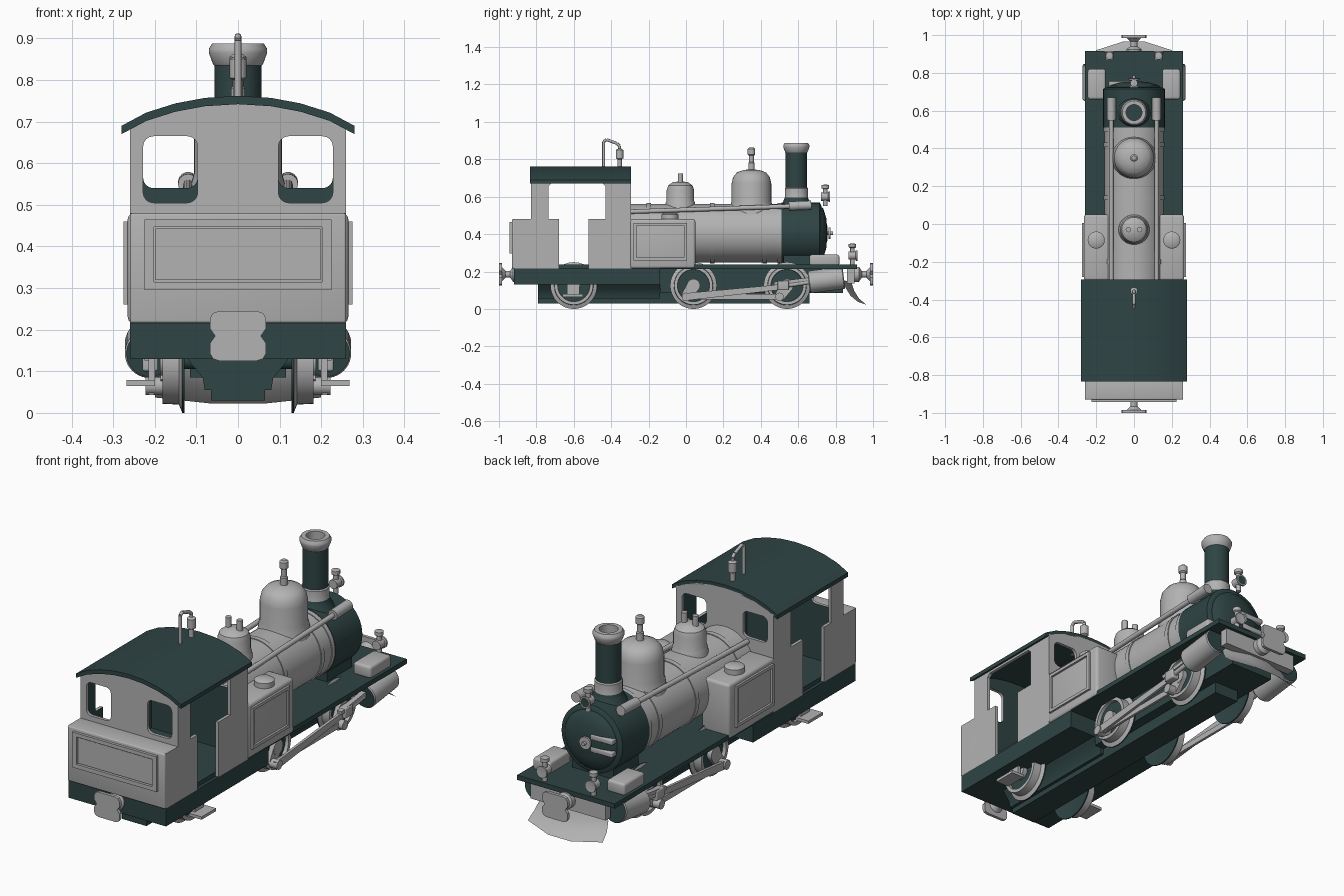
import bpy, bmesh, math
from mathutils import Vector, Matrix

if "Cube" in bpy.data.objects:
    bpy.data.objects.remove(bpy.data.objects["Cube"])

def material(name, rgb):
    m = bpy.data.materials.new(name)
    m.diffuse_color = (*rgb, 1)
    m.use_nodes = True
    m.node_tree.nodes["Principled BSDF"].inputs["Base Color"].default_value = m.diffuse_color
    return m

GREY = material("light_grey", (0.45, 0.45, 0.45))
GREEN = material("dark_green", (0.028, 0.058, 0.058))
SIDES = ((-1, "left"), (1, "right"))

def finish(name, bm, mats):
    bmesh.ops.recalc_face_normals(bm, faces=bm.faces)
    me = bpy.data.meshes.new(name)
    bm.to_mesh(me)
    bm.free()
    for m in mats:
        me.materials.append(m)
    me.shade_smooth()
    me.set_sharp_from_angle(angle=math.radians(35))
    ob = bpy.data.objects.new(name, me)
    bpy.context.collection.objects.link(ob)
    return ob

def box(name, x0, x1, y0, y1, z0, z1, mat, bevel=0):
    bm = bmesh.new()
    bmesh.ops.create_cube(bm, size=1)
    for v in bm.verts:
        v.co = Vector(((x0 + x1) / 2 + v.co.x * (x1 - x0), (y0 + y1) / 2 + v.co.y * (y1 - y0),
                       (z0 + z1) / 2 + v.co.z * (z1 - z0)))
    if bevel:
        bmesh.ops.bevel(bm, geom=bm.edges[:], offset=bevel, segments=3, profile=0.5, affect='EDGES')
    return finish(name, bm, [mat])

def lathe(name, profile, base, axis, mats, index=None, seg=40):
    """Revolve (radius, height) points about axis; index gives a material per segment."""
    bm = bmesh.new()
    rot = Vector(axis).to_track_quat('Z', 'Y').to_matrix()
    rings = []
    for r, h in profile:
        n = 1 if r == 0 else seg
        rings.append([bm.verts.new(Vector(base) + rot @ Vector((r * math.cos(2 * math.pi * i / seg),
                      r * math.sin(2 * math.pi * i / seg), h))) for i in range(n)])
    for k, (a, b) in enumerate(zip(rings, rings[1:])):
        for i in range(seg):
            j = (i + 1) % seg
            vs = [a[i % len(a)], a[j % len(a)], b[j % len(b)], b[i % len(b)]]
            f = bm.faces.new(list(dict.fromkeys(vs)))
            f.material_index = index[k] if index else 0
    return finish(name, bm, mats)

def rod(name, p, q, r, mat, seg=20):
    d = Vector(q) - Vector(p)
    return lathe(name, [(0, 0), (r, 0), (r, d.length), (0, d.length)], p, d, [mat], seg=seg)

def plate(name, loops, axis, a0, a1, mat, inner=None, inner_dir=None):
    """Extrude a filled outline (with holes) along x (y,z outline) or y (x,z outline)."""
    cu = bpy.data.curves.new(name, 'CURVE')
    cu.dimensions, cu.fill_mode, cu.extrude = '2D', 'BOTH', (a1 - a0) / 2
    for loop in loops:
        sp = cu.splines.new('POLY')
        sp.points.add(len(loop) - 1)
        for p, c in zip(sp.points, loop):
            p.co = (c[0], c[1], 0, 1)
        sp.use_cyclic_u = True
    tmp = bpy.data.objects.new(name + "_tmp", cu)
    bpy.context.collection.objects.link(tmp)
    me = bpy.data.meshes.new_from_object(tmp.evaluated_get(bpy.context.evaluated_depsgraph_get()))
    bpy.data.objects.remove(tmp)
    bm = bmesh.new()
    bm.from_mesh(me)
    bmesh.ops.remove_doubles(bm, verts=bm.verts, dist=1e-5)
    mid = (a0 + a1) / 2
    for v in bm.verts:
        x, y, z = v.co
        v.co = (mid + z, x, y) if axis == 'x' else (x, mid - z, y)
    bmesh.ops.recalc_face_normals(bm, faces=bm.faces)
    for f in bm.faces:
        f.normal_update()
        f.material_index = int(inner is not None and f.normal.dot(Vector(inner_dir)) > 0.5)
    return finish(name, bm, [mat] + ([inner] if inner else []))

def round_rect(x0, x1, y0, y1, r):
    pts = []
    for cx, cy, a in ((x1 - r, y1 - r, 0), (x0 + r, y1 - r, 90), (x0 + r, y0 + r, 180), (x1 - r, y0 + r, 270)):
        pts += [(cx + r * math.cos(math.radians(a + t)), cy + r * math.sin(math.radians(a + t)))
                for t in (0, 22.5, 45, 67.5, 90)]
    return pts

def rect(x0, x1, y0, y1):
    return [(x0, y0), (x1, y0), (x1, y1), (x0, y1)]

def bar(name, p, q, w0, w1, x0, x1):
    d = (Vector(q) - Vector(p)).normalized()
    n = Vector((-d.y, d.x))
    p, q = Vector(p), Vector(q)
    plate(name, [[p - n * w0, q - n * w1, q + n * w1, p + n * w0]], 'x', x0, x1, GREY)

def mirrored(half):
    return half + [(-x, z) for x, z in reversed(half) if x]

# Footplates and frames
box("rear_footplate", -.26, .26, -.92, -.14, .13, .216, GREEN)
box("front_footplate", -.26, .26, -.14, .915, .214, .237, GREEN)
plate("rear_frame", [mirrored([(.08, .055), (.085, .085), (.11, .115), (.125, .135)])], 'y', -.79, -.14, GREEN)
box("lower_frame", -.065, .065, -.79, .66, .03, .1, GREEN)
box("main_frame", -.115, .115, -.14, .84, .085, .22, GREEN)
box("front_beam", -.2, .2, .86, .9, .135, .216, GREY)

# Cab walls: grey outside, green inside
door_side = [(-.92, .215), (-.68, .215), (-.68, .48), (-.735, .48), (-.735, .655), (-.72, .67), (-.445, .67),
             (-.43, .655), (-.43, .48), (-.52, .48), (-.52, .215), (-.295, .215), (-.295, .69), (-.83, .69),
             (-.83, .48), (-.92, .48)]
for s, n in SIDES:
    plate(n + "_cab_wall", [door_side], 'x', *sorted((s * .245, s * .26)), GREY, GREEN, (-s, 0, 0))
end = mirrored([(.255, .216), (.255, .685), (.22, .705), (.15, .73), (.08, .742), (0, .746)])
for n, y, zb, d in (("rear", -.83, .505, 1), ("front", -.31, .54, -1)):
    holes = [round_rect(*sorted((s * .097, s * .228)), zb, .665, .025) for s in (-1, 1)]
    plate(n + "_cab_end", [end] + holes, 'y', y, y + .015, GREY, GREEN, (0, d, 0))
box("cab_floor", -.245, .245, -.82, -.3, .21, .237, GREEN)
box("rear_bunker", -.26, .26, -.93, -.82, .216, .48, GREY, .006)
plate("bunker_panel", [rect(-.225, .225, .295, .465), rect(-.202, .202, .315, .447)], 'y', -.943, -.925, GREY)
box("bunker_inset", -.198, .198, -.937, -.925, .319, .443, GREY)

# Roof and the whistle on it
arch = [(.28, .69), (.22, .722), (.15, .744), (.08, .757), (0, .762)]
top = arch + [(-x, z) for x, z in reversed(arch[:-1])]
plate("roof", [top + [(x, z - .02) for x, z in reversed(top)]], 'y', -.835, -.295, GREEN)
path = [(0, -.44, .74), (0, -.44, .895), (0, -.425, .905), (0, -.37, .885), (0, -.355, .87), (0, -.355, .85)]
for i in range(5):
    rod("whistle_pipe", path[i], path[i + 1], .008, GREY, 12)
lathe("roof_whistle", [(0, 0), (.012, 0), (.012, .05), (.02, .055), (.02, .1), (.012, .105), (0, .11)],
      (0, -.355, .75), (0, 0, 1), [GREY], seg=20)

# Boiler, smokebox and door
Y = (0, 1, 0)
UP = (0, 0, 1)
rod("boiler", (0, -.3, .405), (0, .52, .405), .157, GREY, 48)
for y in (-.2, .14, .42, .5):
    rod("boiler_band", (0, y - .012, .405), (0, y + .012, .405), .161, GREY, 48)
lathe("smokebox", [(0, 0), (.163, 0), (.163, .205), (.15, .213), (.14, .214), (.13, .225), (.08, .24), (0, .247)],
      (0, .51, .405), Y, [GREEN], seg=48)
box("smokebox_saddle", -.11, .11, .52, .71, .23, .32, GREEN)
for z in (.375, .435):
    box("door_hinge", -.135, -.02, .725, .757, z - .012, z + .012, GREY, .004)
rod("door_spindle", (0, .74, .405), (0, .785, .405), .009, GREY)
lathe("door_handwheel", [(0, 0), (.03, 0), (.03, .01), (0, .01)], (0, .762, .405), Y, [GREY], seg=24)

# Chimney and domes
lathe("chimney", [(.09, .54), (.07, .575), (.062, .595), (.062, .645), (.057, .65), (.057, .835), (.06, .838),
                  (.07, .865), (.07, .875), (.062, .888), (.042, .888), (.042, .75), (0, .75)], (0, .59, 0), UP,
      [GREEN, GREY], [0, 0, 1, 1, 0, 1, 1, 1, 1, 1, 1, 0])
lathe("steam_dome", [(.12, .5), (.112, .555), (.106, .575), (.106, .67), (.098, .705), (.078, .73), (.04, .743),
                     (.017, .745), (.017, .78), (.013, .785), (.013, .82), (.02, .825), (.02, .855), (.012, .862),
                     (0, .862)], (0, .35, 0), UP, [GREY])
lathe("sand_dome", [(.085, .52), (.078, .57), (.073, .58), (.073, .635), (.065, .66), (.04, .678), (0, .682)],
      (0, -.03, 0), UP, [GREY])
for s, n in SIDES:
    rod(n + "_safety_valve", (s * .03, -.03, .665), (s * .03, -.03, .725), .014, GREY, 16)

# Lamps
def lamp(name, x, y, z, foot, face):
    lathe(name + "_body", [(0, -.022), (.022, -.022), (.022, .015), (.028, .018), (.028, .026), (.022, .026),
                           (0, .022)], (x, y, z), Y, [GREY, face], [0, 0, 0, 0, 0, 1], 24)
    lathe(name + "_stack", [(0, foot), (.012, foot), (.012, z + .04), (.02, z + .045), (.02, z + .062),
                            (0, z + .066)], (x, y, 0), UP, [GREY], seg=16)
lamp("headlamp", 0, .745, .6, .55, GREEN)

# Side equipment, mirrored left and right
for s, n in SIDES:
    def X(a, b):
        return sorted((s * a, s * b))
    lamp(n + "_beam_lamp", s * .13, .89, .285, .23, GREY)
    box(n + "_tank", *X(.115, .265), -.3, .05, .216, .48, GREY, .014)
    plate(n + "_tank_panel", [rect(-.28, .005, .26, .46), rect(-.265, -.01, .275, .445)], 'x', *X(.26, .275), GREY)
    lathe(n + "_tank_filler", [(.045, .47), (.045, .505), (.035, .512), (0, .514)], (s * .2, -.085, 0), UP, [GREY])
    rod(n + "_boiler_pipe", (s * .12, -.3, .52), (s * .12, .6, .55), .012, GREY, 16)
    rod(n + "_pipe_end", (s * .12, .55, .55), (s * .12, .67, .555), .024, GREY, 24)
    box(n + "_valve_chest", *X(.15, .245), .66, .82, .23, .29, GREY, .012)
    # Step under the cab
    box(n + "_step_hanger", *X(.2, .215), -.635, -.57, .065, .135, GREY)
    box(n + "_step", *X(.2, .268), -.66, -.55, .065, .079, GREY)
    # Wheels
    for y in (-.6, .04, .54):
        lathe(n + "_wheel", [(0, .135), (.085, .135), (.125, .128), (.125, .134), (.105, .142), (.103, .182),
                             (.086, .182), (.085, .165), (.035, .165), (.035, .188), (0, .188)], (0, y, .125),
              (s, 0, 0), [GREY, GREEN], [1, 1, 1, 0, 0, 0, 0, 1, 0, 0], 48)
        if s > 0:
            rod("axle", (-.14, y, .125), (.14, y, .125), .02, GREEN)
        if y > 0:
            rod(n + "_crank_pin", (s * .16, y - .04, .065), (s * .222, y - .04, .065), .022, GREY)
            bar(n + "_crank", (y, .125), (y - .04, .065), .035, .027, *X(.165, .186))
    # Rods and inclined cylinder
    bar(n + "_coupling_rod", (-.01, .065), (.51, .065), .014, .014, *X(.188, .2))
    bar(n + "_connecting_rod", (-.015, .063), (.52, .118), .02, .014, *X(.202, .215))
    bar(n + "_slide_bar", (.47, .135), (.68, .162), .009, .009, *X(.2, .225))
    box(n + "_crosshead", *X(.192, .23), .49, .55, .1, .15, GREY, .006)
    axis = Vector((0, 1, .13)).normalized()
    rod(n + "_piston_rod", (s * .212, .52, .122), (s * .212, .68, .146), .011, GREY)
    lathe(n + "_cylinder", [(0, -.095), (.056, -.095), (.06, -.09), (.06, .09), (.056, .095), (0, .095)],
          (s * .212, .75, .155), axis, [GREY, GREEN], [1, 0, 0, 0, 1])

# Couplers at both ends
shape = mirrored([(.045, .125), (.06, .13), (.067, .142), (.067, .168), (.055, .185), (.067, .202), (.067, .228),
                  (.06, .24), (.045, .245)])
for d, n in ((-1, "front"), (1, "back")):
    plate(n + "_coupler_face", [shape], 'y', *sorted((d * .985, d * 1.0)), GREY)
    lathe(n + "_coupler_shank", [(0, .88), (.04, .88), (.04, .925), (.018, .94), (.018, .965), (.04, .987),
                                 (0, .987)], (0, 0, .185), (0, d, 0), [GREY], seg=24)

# Plough below the back beam
bm = bmesh.new()
rows = [[bm.verts.new((x * w, y - (.045 if abs(x) > .1 else 0), z + (.015 if abs(x) > .1 else 0)))
         for x in (-.2, -.06, .06, .2)]
        for y, z, w in ((.885, .14, .85), (.9, .095, .92), (.925, .055, .97), (.965, .022, 1))]
for a, b in zip(rows, rows[1:]):
    for i in range(3):
        bm.faces.new((a[i], a[i + 1], b[i + 1], b[i]))
bmesh.ops.solidify(bm, geom=bm.faces[:], thickness=.01)
finish("plough", bm, [GREY])
